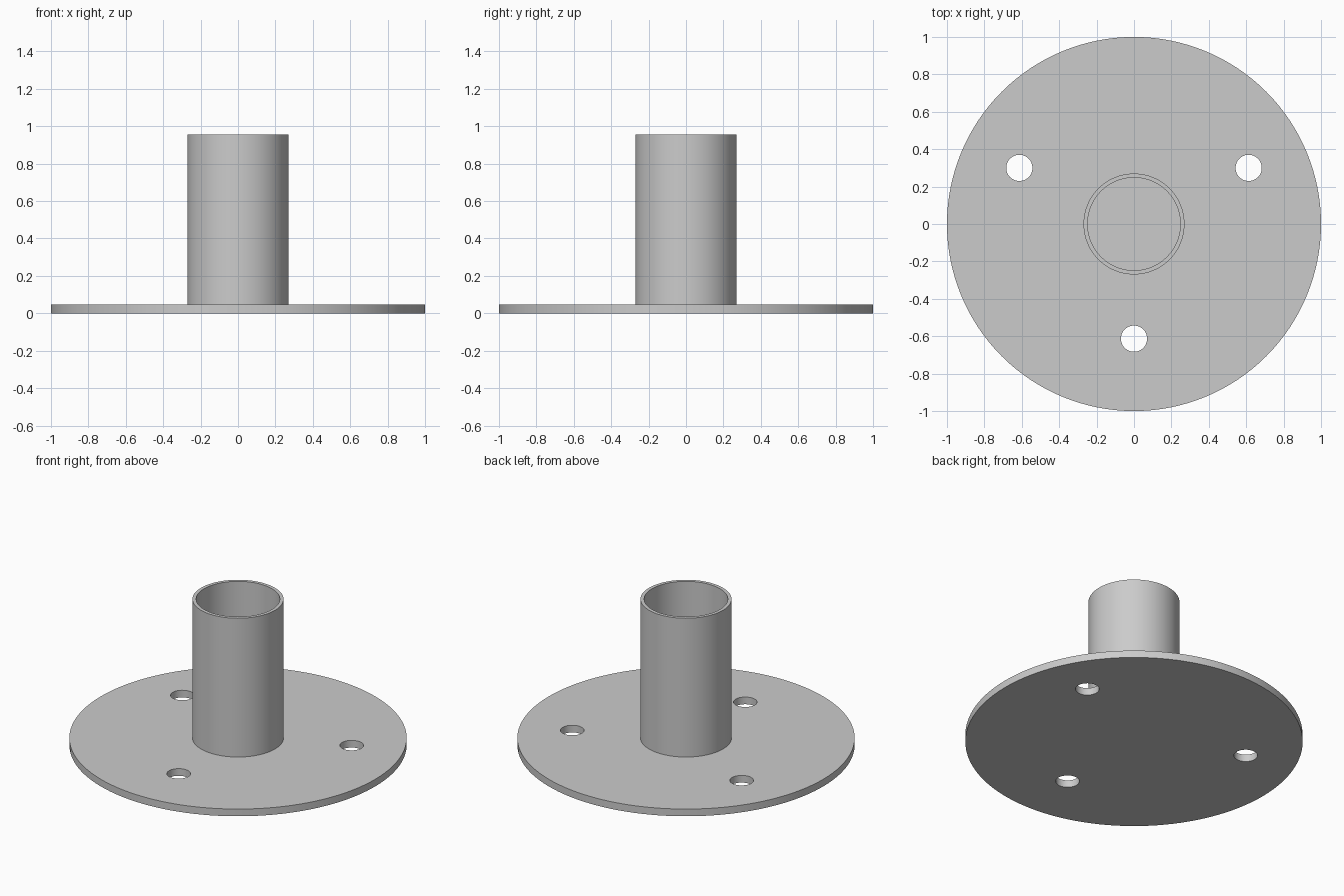
import bpy
import bmesh
from math import radians, cos, sin

if "Cube" in bpy.data.objects:
    bpy.data.objects.remove(bpy.data.objects["Cube"], do_unlink=True)

PLATE_TOP = 0.047
TUBE_TOP = 0.955
HOLE_CENTRES = [(-0.613, 0.3), (0.613, 0.3), (0, -0.613)]

steel = bpy.data.materials.new("grey_steel")
steel.use_nodes = True
colour = (0.6, 0.6, 0.6, 1)
steel.diffuse_color = colour
steel.node_tree.nodes["Principled BSDF"].inputs["Base Color"].default_value = colour


def cylinder(name, radius, low, high, x=0, y=0, sides=96):
    bpy.ops.mesh.primitive_cylinder_add(
        vertices=sides, radius=radius, depth=high - low,
        location=(x, y, (low + high) / 2))
    obj = bpy.context.object
    obj.name = name
    obj.data.materials.append(steel)
    return obj


def smooth(obj):
    bpy.ops.object.select_all(action="DESELECT")
    obj.select_set(True)
    bpy.context.view_layer.objects.active = obj
    bpy.ops.object.shade_smooth_by_angle(angle=radians(30))


# Round base plate with three bolt holes
plate = cylinder("base_plate", 1, 0, PLATE_TOP, sides=128)
for x, y in HOLE_CENTRES:
    cutter = cylinder("hole_cutter", 0.07, -0.1, 0.2, x, y, sides=48)
    cutter.hide_render = True
    cut = plate.modifiers.new("bolt_hole", "BOOLEAN")
    cut.operation = "DIFFERENCE"
    cut.solver = "EXACT"
    cut.object = cutter
    bpy.context.view_layer.objects.active = plate
    bpy.ops.object.modifier_apply(modifier=cut.name)
    bpy.data.objects.remove(cutter, do_unlink=True)
smooth(plate)

# Hollow tube: outer wall, rim and inner wall, standing on the plate
SIDES = 96
bm = bmesh.new()
rings = []
for radius, z in [(0.27, PLATE_TOP), (0.27, TUBE_TOP),
                  (0.248, TUBE_TOP), (0.248, PLATE_TOP)]:
    angles = [radians(360 * i / SIDES) for i in range(SIDES)]
    rings.append([bm.verts.new((radius * cos(a), radius * sin(a), z)) for a in angles])
for lower, upper in zip(rings, rings[1:]):
    for i in range(SIDES):
        j = (i + 1) % SIDES
        bm.faces.new((lower[i], lower[j], upper[j], upper[i]))
mesh = bpy.data.meshes.new("tube")
bm.to_mesh(mesh)
bm.free()
mesh.materials.append(steel)
tube = bpy.data.objects.new("tube", mesh)
bpy.context.collection.objects.link(tube)
smooth(tube)
